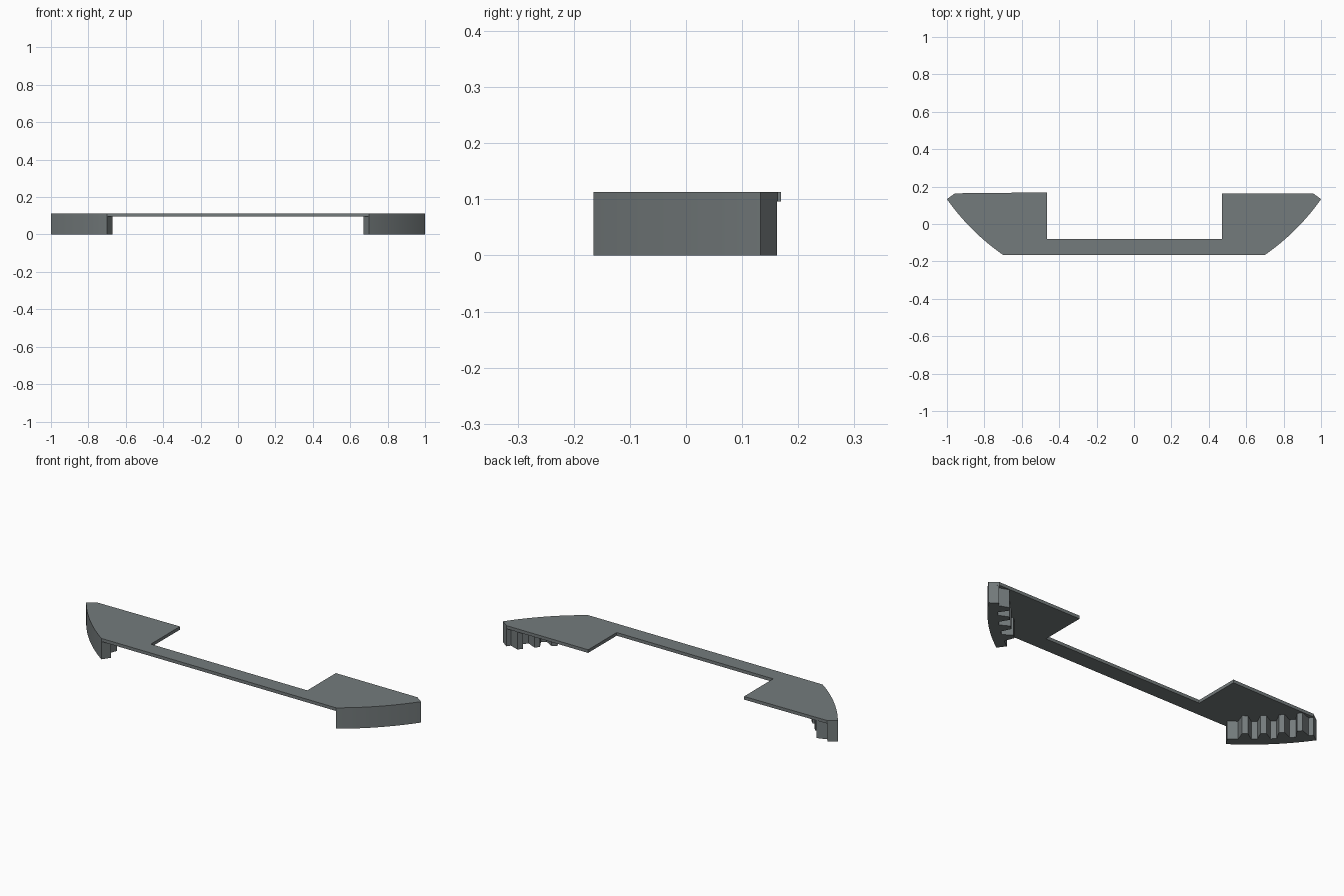
import bpy, bmesh, math

if "Cube" in bpy.data.objects:
    bpy.data.objects.remove(bpy.data.objects["Cube"])

TOP, UNDER = 0.113, 0.096          # plate top and underside
CY, R_OUT, R_WALL, R_TIP = 0.84, 1.225, 1.175, 1.122   # ring centre and radii
A0, A1, STEPS = 34.9, 54.75, 20    # angular span of the toothed rim

grey = bpy.data.materials.new("slate grey")
grey.diffuse_color = (0.175, 0.198, 0.202, 1)
grey.use_nodes = True
grey.node_tree.nodes["Principled BSDF"].inputs["Base Color"].default_value = grey.diffuse_color


def polar(r, deg, side):
    a = math.radians(deg)
    return (side * r * math.sin(a), CY - r * math.cos(a))


def arc(r, side):
    return [polar(r, A0 + (A1 - A0) * i / STEPS, side) for i in range(STEPS + 1)]


def extrude_profile(name, pts, z0, z1):
    bm = bmesh.new()
    face = bm.faces.new([bm.verts.new((x, y, z0)) for x, y in pts])
    res = bmesh.ops.extrude_face_region(bm, geom=[face])
    for v in res["geom"]:
        if isinstance(v, bmesh.types.BMVert):
            v.co.z = z1
    bmesh.ops.recalc_face_normals(bm, faces=bm.faces)
    me = bpy.data.meshes.new(name)
    bm.to_mesh(me)
    bm.free()
    me.materials.append(grey)
    ob = bpy.data.objects.new(name, me)
    bpy.context.collection.objects.link(ob)
    bpy.context.view_layer.objects.active = ob
    ob.select_set(True)
    bpy.ops.object.shade_smooth_by_angle(angle=math.radians(15))
    ob.select_set(False)


# Thin plate: two wings joined by a narrow bridge
right = arc(R_OUT, 1) + [(0.957, 0.164), (0.47, 0.164), (0.47, -0.08)]
left = arc(R_OUT, -1) + [(-0.957, 0.164), (-0.465, 0.169), (-0.465, -0.08)]
extrude_profile("plate", right + left[::-1], UNDER, TOP)

# Curved rims hanging below the wings, with trapezoid teeth on the inside
for side, name in ((1, "right_rim"), (-1, "left_rim")):
    inner = [polar(R_WALL, A0, side)]
    for k in range(4):
        c = A0 + 4.0 + 4.4 * k
        inner += [polar(R_WALL, c - 1.5, side), polar(R_TIP, c - 0.7, side),
                  polar(R_TIP, c + 0.7, side), polar(R_WALL, c + 1.5, side)]
    inner.append(polar(R_WALL, A1, side))
    extrude_profile(name, arc(R_OUT, side) + inner[::-1], 0.0, UNDER)
